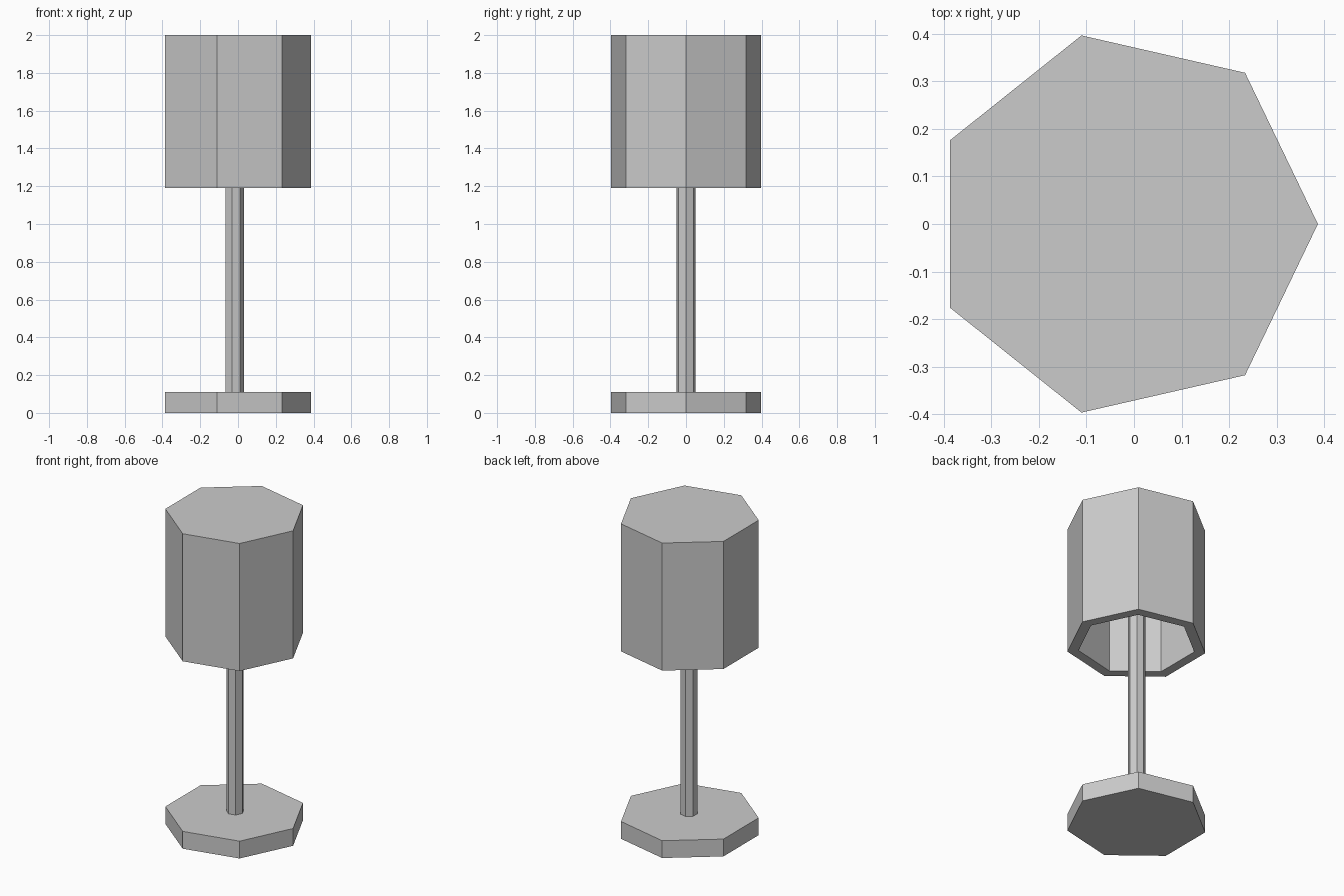
import bpy, bmesh
from math import cos, sin, tau

if "Cube" in bpy.data.objects:
    bpy.data.objects.remove(bpy.data.objects["Cube"])

SIDES = 7
CX = -0.02      # heptagon axis, so the bounding box is centred on x = 0
R = 0.407


def turned(name, profile):
    """Seven-sided turned solid from (radius, z) points, capped at both ends."""
    bm = bmesh.new()
    rings = [[bm.verts.new((CX + r * cos(tau * i / SIDES), r * sin(tau * i / SIDES), z))
              for i in range(SIDES)] for r, z in profile]
    for a, b in zip(rings, rings[1:]):
        for i in range(SIDES):
            j = (i + 1) % SIDES
            bm.faces.new((a[i], a[j], b[j], b[i]))
    bm.faces.new(rings[0])
    bm.faces.new(rings[-1])
    bmesh.ops.recalc_face_normals(bm, faces=bm.faces[:])
    mesh = bpy.data.meshes.new(name)
    bm.to_mesh(mesh)
    bm.free()
    obj = bpy.data.objects.new(name, mesh)
    bpy.context.collection.objects.link(obj)
    return obj


# Flat foot
turned("lamp_base", [(R, 0), (R, 0.11)])

# Slim post, reaching up to the shade's ceiling
turned("lamp_post", [(0.051, 0.11), (0.051, 1.94)])

# Shade: thick walls, closed top, open underneath
turned("lamp_shade", [(0.342, 1.94), (0.342, 1.19), (R, 1.19), (R, 2.0)])
